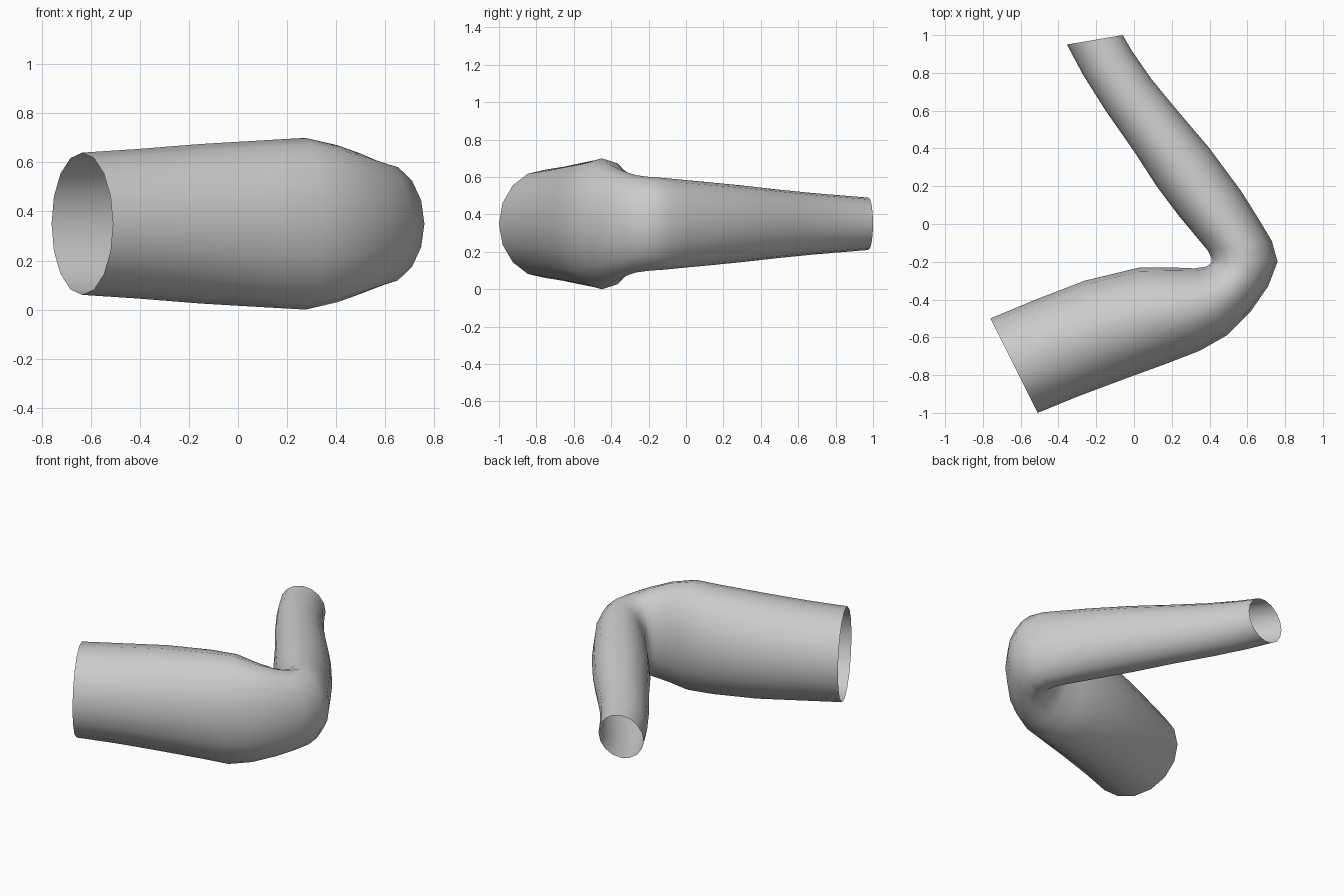
import bpy, bmesh
from math import sin, cos, pi

SIDES = 16
MID_Z = 0.35

# rings along the bend: inner x, inner y, outer x, outer y, half height
rings = [
    (-0.76, -0.50, -0.51, -1.00, 0.29),
    (-0.52, -0.40, -0.29, -0.91, 0.305),
    (-0.26, -0.30, -0.05, -0.82, 0.325),
    (0.03, -0.23, 0.17, -0.74, 0.34),
    (0.20, -0.23, 0.35, -0.67, 0.35),
    (0.32, -0.235, 0.49, -0.59, 0.32),
    (0.385, -0.225, 0.62, -0.46, 0.285),
    (0.41, -0.205, 0.71, -0.33, 0.26),
    (0.41, -0.18, 0.76, -0.20, 0.25),
    (0.39, -0.14, 0.73, -0.09, 0.245),
    (0.34, -0.08, 0.67, 0.01, 0.237),
    (0.24, 0.04, 0.57, 0.17, 0.224),
    (0.12, 0.20, 0.40, 0.40, 0.205),
    (0.00, 0.385, 0.23, 0.60, 0.183),
    (-0.15, 0.60, 0.09, 0.77, 0.164),
    (-0.27, 0.79, -0.01, 0.915, 0.15),
    (-0.355, 0.95, -0.06, 1.00, 0.14),
]

# bent tapering tube, open at both ends
bm = bmesh.new()
loops = []
for ix, iy, ox, oy, h in rings:
    loop = []
    for k in range(SIDES):
        a = 2 * pi * k / SIDES
        t = (1 + cos(a)) / 2
        loop.append(bm.verts.new((ix + (ox - ix) * t, iy + (oy - iy) * t,
                                  MID_Z + h * sin(a))))
    loops.append(loop)
for a, b in zip(loops, loops[1:]):
    for k in range(SIDES):
        n = (k + 1) % SIDES
        bm.faces.new((a[k], a[n], b[n], b[k]))
bmesh.ops.recalc_face_normals(bm, faces=bm.faces)
# outermost face of the elbow must point outwards
bm.faces.ensure_lookup_table()
outer = max(bm.faces, key=lambda f: f.calc_center_median().x)
if outer.normal.x < 0:
    bmesh.ops.reverse_faces(bm, faces=bm.faces)

mesh = bpy.data.meshes.new("bent_tube")
bm.to_mesh(mesh)
bm.free()
mesh.shade_smooth()
tube = bpy.data.objects.new("bent_tube", mesh)
bpy.context.collection.objects.link(tube)
